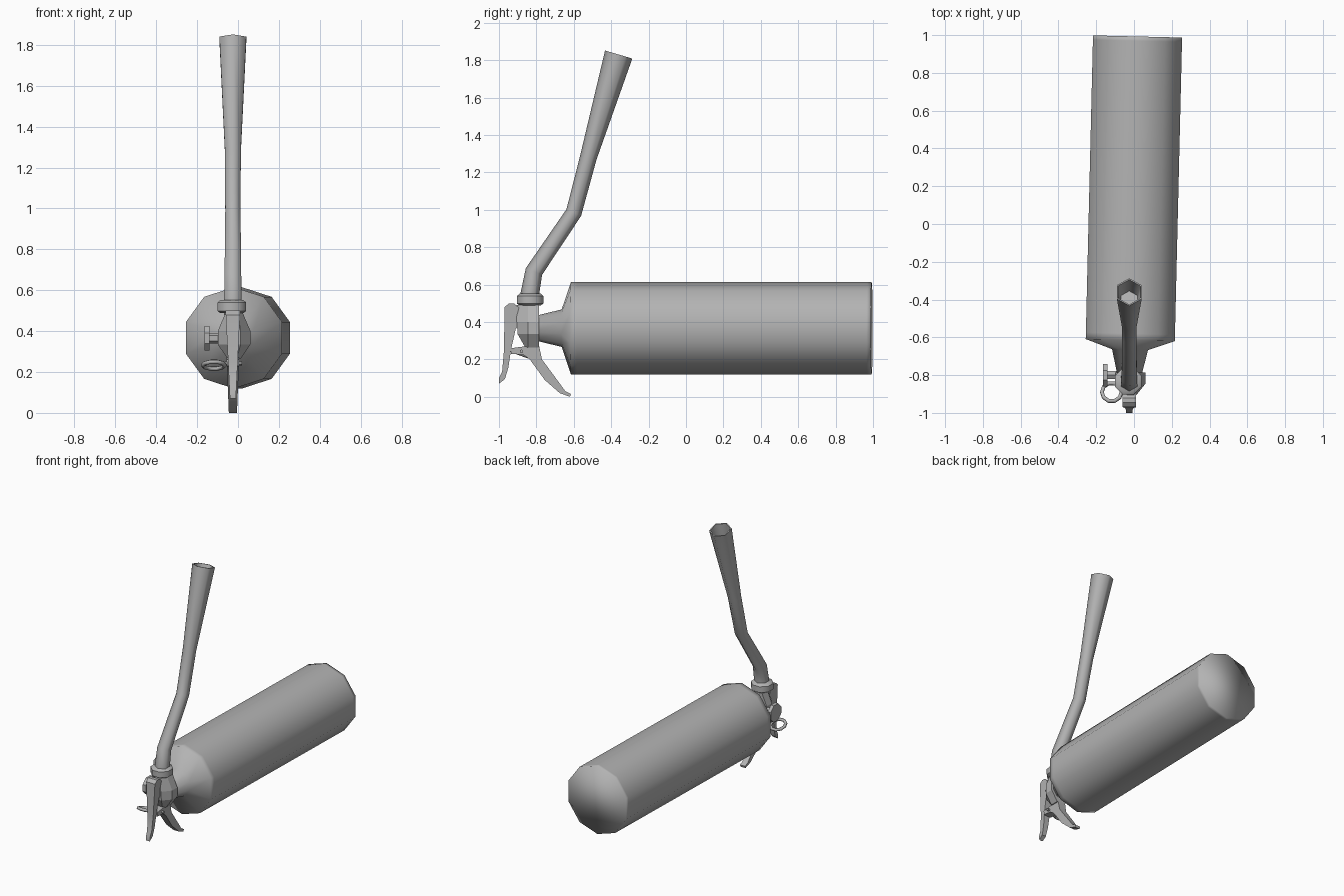
import bpy, bmesh, math
from mathutils import Vector, Matrix

cube = bpy.data.objects.get("Cube")
if cube:
    bpy.data.objects.remove(cube, do_unlink=True)

grey = bpy.data.materials.new("plain_grey")
grey.use_nodes = True
grey.diffuse_color = (0.45, 0.45, 0.45, 1)
for node in grey.node_tree.nodes:
    if node.type == 'BSDF_PRINCIPLED':
        node.inputs["Base Color"].default_value = grey.diffuse_color
        node.inputs["Roughness"].default_value = 0.7

X, Y, Z = Vector((1, 0, 0)), Vector((0, 1, 0)), Vector((0, 0, 1))
CX = -0.025  # centre line of the valve, levers and hose


def finish(name, bm, angle):
    """Store a bmesh as an object, smooth below the given angle."""
    bmesh.ops.recalc_face_normals(bm, faces=bm.faces)
    mesh = bpy.data.meshes.new(name)
    bm.to_mesh(mesh)
    bm.free()
    mesh.materials.append(grey)
    if angle:
        for poly in mesh.polygons:
            poly.use_smooth = True
        mesh.set_sharp_from_angle(angle=math.radians(angle))
    obj = bpy.data.objects.new(name, mesh)
    bpy.context.scene.collection.objects.link(obj)
    return obj


def ring(centre, u, v, r, n, start=0.5):
    c = Vector(centre)
    angles = [math.tau * (i + start) / n for i in range(n)]
    return [c + r * (math.cos(a) * u + math.sin(a) * v) for a in angles]


def loft(name, rings, angle=0, closed=False):
    """Skin a row of equal rings; cap the ends unless it closes on itself."""
    bm = bmesh.new()
    loops = [[bm.verts.new(p) for p in r] for r in rings]
    n = len(loops[0])
    pairs = list(zip(loops, loops[1:]))
    if closed:
        pairs.append((loops[-1], loops[0]))
    else:
        bm.faces.new(loops[0])
        bm.faces.new(loops[-1])
    for a, b in pairs:
        for i in range(n):
            j = (i + 1) % n
            bm.faces.new((a[i], a[j], b[j], b[i]))
    return finish(name, bm, angle)


def lever(name, outline, half_width):
    """Side outline in y and z, given a width that varies with height."""
    sides = [[Vector((CX + s * half_width(z), y, z)) for y, z in outline]
             for s in (-1, 1)]
    return loft(name, sides, 30)


# Tank: ten-sided lathe along y, turned slightly off the centre line
profile = [(0.065, -0.81), (0.10, -0.665), (0.248, -0.615), (0.248, -0.58),
           (0.248, 0.97), (0.248, 0.993)]
tank = loft("tank", [ring((0, y, 0.367), X, Z, r, 10) for r, y in profile], 180)
tank.data.transform(Matrix.Translation((-0.005, 0, 0)) @ Matrix.Rotation(-0.024, 4, 'Z'))

# Hose: six-sided tapering tube with a hollow nozzle end
path = [(-0.835, 0.48, 0.05), (-0.835, 0.55, 0.05), (-0.813, 0.67, 0.047),
        (-0.60, 0.985, 0.043), (-0.522, 1.28, 0.045), (-0.36, 1.83, 0.076)]
points = [Vector((CX, y, z)) for y, z, r in path]
rings = []
for i, p in enumerate(points):
    before = (p - points[i - 1]).normalized() if i else Z
    after = (points[i + 1] - p).normalized() if i < len(path) - 1 else before
    side = X.cross((before + after).normalized())
    rings.append(ring(p, X, side, path[i][2], 6))
for depth, r in ((0, 0.068), (0.15, 0.05)):
    rings.append(ring(points[-1] - before * depth, X, side, r, 6))
loft("hose", rings, 65)

# Collar holding the hose on the valve
loft("hose_collar", [ring((CX - 0.005, -0.833, z), X, Y, r, 8) for z, r in
                     ((0.488, 0.06), (0.498, 0.076), (0.54, 0.076), (0.552, 0.06))], 50)

# Valve block: widest in the middle, tapering to the front
sections = []
for z, w, front in ((0.265, 0.032, -0.86), (0.335, 0.08, -0.90),
                    (0.40, 0.08, -0.905), (0.49, 0.042, -0.905)):
    half = [(w, -0.785), (w, -0.845), (w * 0.4, front)]
    outline = half + [(-x, y) for x, y in reversed(half)]
    sections.append([Vector((CX + 0.006 + x, y, z)) for x, y in outline])
loft("valve_block", sections)

# Levers
lever("squeeze_lever",
      [(-0.97, 0.48), (-0.945, 0.5), (-0.92, 0.5), (-0.88, 0.465), (-0.88, 0.38),
       (-0.91, 0.365), (-0.935, 0.255), (-0.95, 0.155), (-0.968, 0.095), (-1.0, 0.07),
       (-1.0, 0.10), (-0.983, 0.135), (-0.973, 0.25)],
      lambda z: 0.011 + 0.05 * z)
lever("carry_handle",
      [(-0.935, 0.26), (-0.86, 0.27), (-0.785, 0.27), (-0.77, 0.20), (-0.70, 0.105),
       (-0.645, 0.03), (-0.615, 0.015), (-0.62, 0.0), (-0.675, 0.02), (-0.755, 0.09),
       (-0.835, 0.20), (-0.87, 0.225), (-0.935, 0.23)],
      lambda z: 0.02 + 0.04 * z)

# Pressure gauge on the right side
loft("gauge_stem", [ring((x, -0.80, 0.365), Y, Z, 0.025, 6) for x in (-0.145, -0.07)], 40)
loft("gauge_dial", [ring((x, -0.80, 0.365), Y, Z, 0.065, 8) for x in (-0.165, -0.14)], 40)

# Safety pin and its tilted pull ring
loft("safety_pin", [ring((x, -0.88, 0.243), Y, Z, 0.01, 6) for x in (-0.07, 0.02)], 40)
hoop = []
for k in range(10):
    a = math.tau * k / 10
    out = math.cos(a) * X + math.sin(a) * Y
    hoop.append(ring(out * 0.052, out, Z, 0.011, 6))
pull_ring = loft("pull_ring", hoop, 65, closed=True)
pull_ring.data.transform(Matrix.Translation((-0.118, -0.89, 0.233))
                         @ Matrix.Rotation(math.radians(-20), 4, 'X'))
